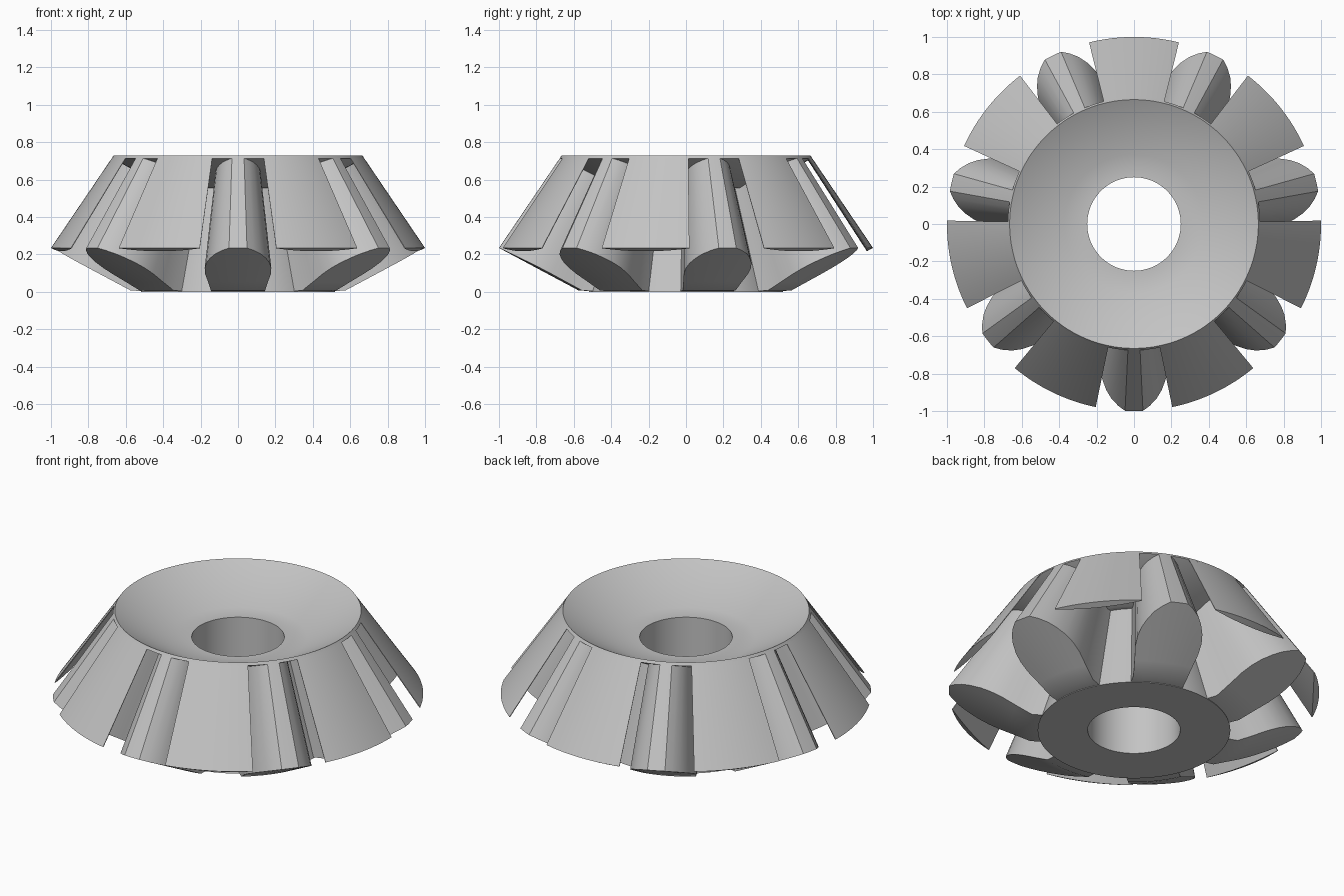
import bpy, bmesh, math

if "Cube" in bpy.data.objects:
    bpy.data.objects.remove(bpy.data.objects["Cube"])

APEX = 1.71          # height where all tooth lines converge
TOP = 0.665          # scale of the upper (small) end
TEETH = 7
steel = bpy.data.materials.new("steel_grey")
steel.diffuse_color = (0.55, 0.55, 0.55, 1)
steel.use_nodes = True
steel.node_tree.nodes["Principled BSDF"].inputs["Base Color"].default_value = steel.diffuse_color


def toward_apex(p, s):
    return (p[0] * s, p[1] * s, APEX + (p[2] - APEX) * s)


def back_cone_z(r):
    return max(0.0, (r - 0.56) * 0.235 / 0.44)


def finish(name, bm, angle):
    bmesh.ops.recalc_face_normals(bm, faces=bm.faces)
    me = bpy.data.meshes.new(name)
    bm.to_mesh(me)
    bm.free()
    ob = bpy.data.objects.new(name, me)
    bpy.context.collection.objects.link(ob)
    me.materials.append(steel)
    bpy.ops.object.select_all(action='DESELECT')
    ob.select_set(True)
    bpy.context.view_layer.objects.active = ob
    bpy.ops.object.shade_smooth_by_angle(angle=math.radians(angle))
    return ob


def revolve(name, profile, n=112):
    bm = bmesh.new()
    rings = [[bm.verts.new((r * math.cos(2 * math.pi * i / n), r * math.sin(2 * math.pi * i / n), z))
              for i in range(n)] for r, z in profile]
    for k, a in enumerate(rings):
        b = rings[(k + 1) % len(rings)]
        for i in range(n):
            j = (i + 1) % n
            bm.faces.new((a[i], a[j], b[j], b[i]))
    return finish(name, bm, 32)


def loft(name, grid, top_scale, turn):
    """Grid of points on the back cone, tapered toward the apex and turned into place."""
    bm = bmesh.new()
    c, s = math.cos(turn), math.sin(turn)

    def layer(scale):
        return [[bm.verts.new(toward_apex((p[0] * c - p[1] * s, p[0] * s + p[1] * c, p[2]), scale))
                 for p in row] for row in grid]
    low, high = layer(1), layer(top_scale)
    rows, cols = len(grid), len(grid[0])
    for g in (low, high):
        for i in range(rows - 1):
            for j in range(cols - 1):
                bm.faces.new((g[i][j], g[i][j + 1], g[i + 1][j + 1], g[i + 1][j]))
    border = [(0, j) for j in range(cols)] + [(i, cols - 1) for i in range(1, rows)]
    border += [(rows - 1, j) for j in range(cols - 2, -1, -1)] + [(i, 0) for i in range(rows - 2, 0, -1)]
    for (a, b), (d, e) in zip(border, border[1:] + border[:1]):
        bm.faces.new((low[a][b], low[d][e], high[d][e], high[a][b]))
    return finish(name, bm, 30)


# Hub with bore, sloping gap floors and the thin dished top
under = 0.675
edge = toward_apex((1, 0, 0.235), under)
dish = toward_apex((0.56, 0, 0), under)
floor = toward_apex((0.52, 0, 0), under)
revolve("hub", [(0.25, 0), (0.52, 0), (floor[0], floor[2]), (dish[0], dish[2]),
                (edge[0], edge[2]), (0.665, 0.73), (0.372, 0.573), (0.25, 0.573)])

# Tooth section: cone radius and half width, from the tip inward
outline = [(1.0, 0.048), (0.975, 0.085), (0.94, 0.122), (0.90, 0.148), (0.85, 0.169),
           (0.80, 0.178), (0.74, 0.176), (0.66, 0.16), (0.575, 0.145), (0.45, 0.14)]
tooth = []
for r, w in outline:
    xs = [w * k / 3 for k in range(-3, 4)]
    tooth.append([(math.sqrt(r * r - x * x), x, back_cone_z(r)) for x in xs])

# Plate section: outer arc with a flat inner side
half = math.radians(13.9)
angles = [half * k / 8 for k in range(-8, 9)]
plate = []
for radius in (lambda a: 1.0, lambda a: 0.967 / math.cos(a)):
    plate.append([(radius(a) * math.cos(a), radius(a) * math.sin(a), back_cone_z(radius(a)))
                  for a in angles])

# Seven teeth alternating with seven thin outer plates
for i in range(TEETH):
    turn = 2 * math.pi * i / TEETH
    loft(f"tooth_{i + 1}", tooth, 0.672, turn - math.pi / 2)
    loft(f"outer_plate_{i + 1}", plate, TOP, turn + math.pi / 2)
